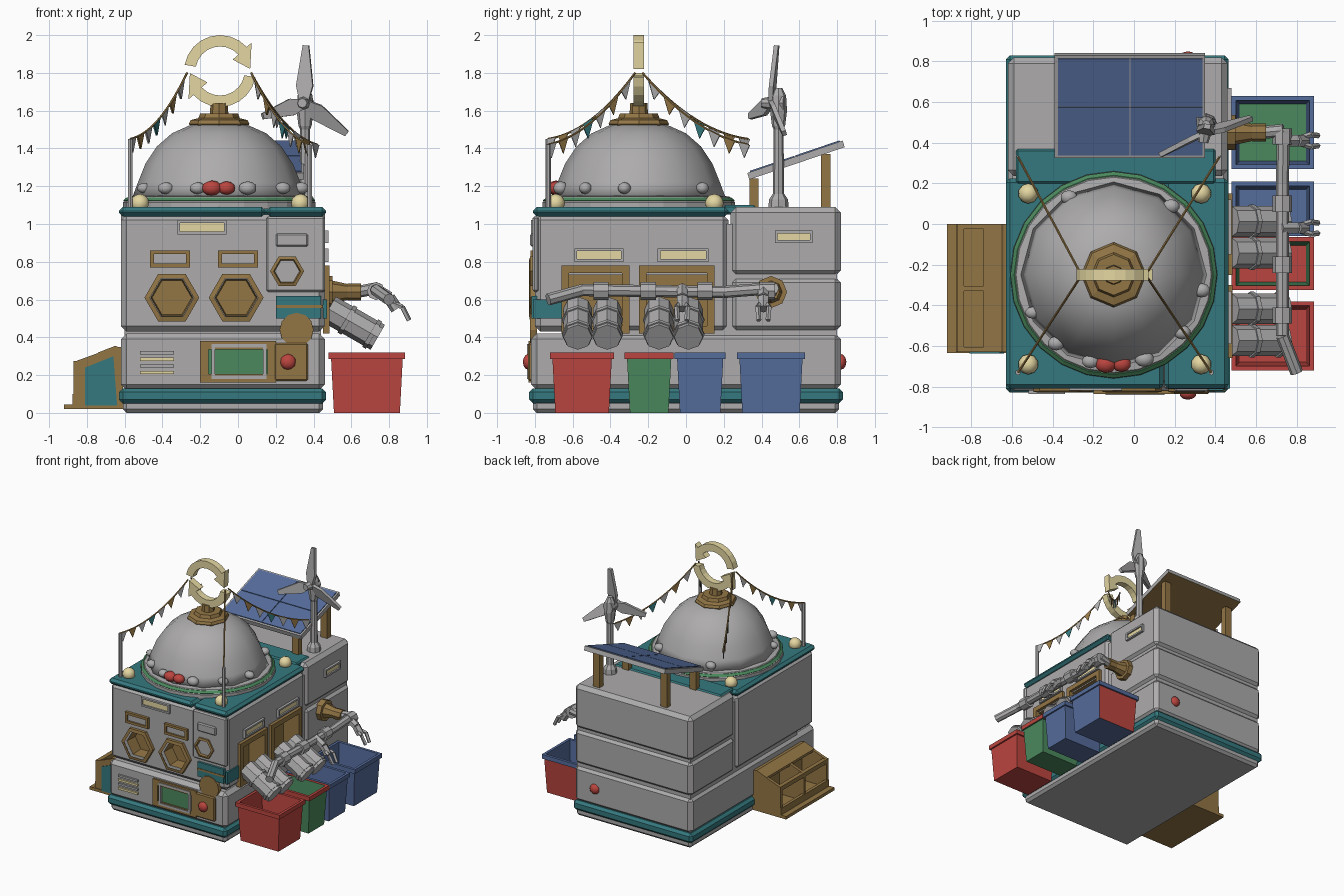
import bpy, bmesh, math
from mathutils import Vector, Matrix

if "Cube" in bpy.data.objects:
    bpy.data.objects.remove(bpy.data.objects["Cube"])

COL = dict(grey=(.42, .41, .41), teal=(.035, .19, .21), brown=(.29, .18, .06), yellow=(.78, .68, .36),
           blue=(.09, .15, .33), green=(.07, .25, .11), red=(.5, .06, .05))
MAT = {}
for k, c in COL.items():
    MAT[k] = bpy.data.materials.new(k)
    MAT[k].diffuse_color = (*c, 1)


def finish(name, bm, mats, rule=None, smooth=False, bevel=0, seg=1):
    bmesh.ops.recalc_face_normals(bm, faces=bm.faces)
    bm.normal_update()
    for f in bm.faces:
        f.smooth = smooth
        if rule:
            f.material_index = rule(f)
    me = bpy.data.meshes.new(name)
    bm.to_mesh(me)
    bm.free()
    ob = bpy.data.objects.new(name, me)
    bpy.context.collection.objects.link(ob)
    for m in mats.split():
        me.materials.append(MAT[m])
    if bevel:
        b = ob.modifiers.new("bevel", 'BEVEL')
        b.width, b.segments = bevel, seg
    return ob


def loft(name, rings, mats, **kw):
    bm = bmesh.new()
    vs = [[bm.verts.new(p) for p in r] for r in rings]
    n = len(vs[0])
    for a, b in zip(vs, vs[1:]):
        for i in range(n):
            bm.faces.new((a[i], a[(i + 1) % n], b[(i + 1) % n], b[i]))
    bm.faces.new(vs[0])
    bm.faces.new(vs[-1])
    return finish(name, bm, mats, **kw)


def rect(x0, x1, y0, y1, z):
    return [(x0, y0, z), (x1, y0, z), (x1, y1, z), (x0, y1, z)]


def box(name, x0, x1, y0, y1, z0, z1, mat, **kw):
    return loft(name, [rect(x0, x1, y0, y1, z0), rect(x0, x1, y0, y1, z1)], mat, **kw)


def lathe(name, cx, cy, prof, n, mat, **kw):
    return loft(name, [[(cx + r * math.cos(t * math.tau / n), cy + r * math.sin(t * math.tau / n), z)
                        for t in range(n)] for r, z in prof], mat, **kw)


def rods(name, pts, r, mat, n=8, r1=None, pairs=None):
    """Cylinders from point to point, all in one mesh."""
    bm = bmesh.new()
    for a, b in pairs or zip(pts, pts[1:]):
        a, b = Vector(a), Vector(b)
        m = Matrix.Translation((a + b) / 2) @ (b - a).to_track_quat('Z', 'Y').to_matrix().to_4x4()
        bmesh.ops.create_cone(bm, cap_ends=True, segments=n, radius1=r, radius2=r if r1 is None else r1,
                              depth=(b - a).length, matrix=m)
    return finish(name, bm, mat)


def ball(name, p, r, mat, sc=(1, 1, 1)):
    bm = bmesh.new()
    bmesh.ops.create_icosphere(bm, subdivisions=2, radius=r, matrix=Matrix.Translation(p) @ Matrix.Diagonal((*sc, 1)))
    return finish(name, bm, mat, smooth=True)


def panel(name, face, u0, u1, v0, v1, d0, d1, mat, **kw):
    """Box lying on the front or right wall, from depth d0 to d1 outwards."""
    if face == 'front':
        return box(name, u0, u1, -.8 - d1, -.8 - d0, v0, v1, mat, **kw)
    return box(name, .46 + d0, .46 + d1, u0, u1, v0, v1, mat, **kw)


def frame(name, face, u0, u1, v0, v1, w, d, mat):
    for i, q in enumerate([(u0, u1, v0, v0 + w), (u0, u1, v1 - w, v1), (u0, u0 + w, v0 + w, v1 - w), (u1 - w, u1, v0 + w, v1 - w)]):
        panel(f"{name}_{i}", face, *q, -.01, d, mat)


# body blocks
box("underside", -.61, .45, -.81, .81, 0, .07, 'grey', bevel=.02)
box("base_band", -.63, .465, -.83, .83, .05, .13, 'teal', bevel=.02)
box("lower_body", -.62, .46, -.82, .82, .12, .42, 'grey', bevel=.03)
upper = box("upper_front_body", -.62, .46, -.8, .225, .43, 1.05, 'grey', bevel=.03)
for i, (a, b) in enumerate([(.43, .72), (.725, 1.09)]):
    box(f"rear_body_{i}", -.62, .46, .235, .82, a, b, 'grey', bevel=.03)
box("body_core", -.6, .44, .18, .8, .38, 1.0, 'grey')
box("core_front", -.6, .44, -.6, .2, .38, .44, 'grey')
box("roof_main", -.63, .145, -.81, .225, 1.04, 1.09, 'teal', bevel=.02)
box("roof_side", .15, .465, -.81, .225, 1.04, 1.09, 'teal', bevel=.02)
box("roof_rear_strip", -.58, .4, .2, .37, 1.05, 1.1, 'teal', bevel=.01)
panel("corner_seam", 'front', .15, .46, .64, 1.04, -.02, .012, 'grey', bevel=.01)
panel("corner_band_front", 'front', .2, .44, .5, .62, -.01, .018, 'teal')
panel("corner_band_side", 'right', -.81, -.64, .5, .6, -.01, .012, 'teal')
panel("corner_stripe", 'front', .2, .45, .555, .57, .015, .022, 'brown')


# recesses cut into the upper body
def cut(ob):
    ob.hide_render = True
    ob.hide_set(True)
    ob.display_type = 'WIRE'
    m = upper.modifiers.new("recess", 'BOOLEAN')
    m.object, m.operation, m.solver = ob, 'DIFFERENCE', 'EXACT'
    m.material_mode = 'TRANSFER'


def hexring(cx, cz, r, y):
    return [(cx + r * math.cos(i * math.pi / 3), y, cz + r * math.sin(i * math.pi / 3)) for i in range(6)]


for i, (x, z, r) in enumerate([(-.35, .61, .145), (-.01, .61, .145), (.26, .75, .09)]):
    if i < 2:
        cut(loft(f"porthole_cutter_{i}", [hexring(x, z, r * .8, -.86), hexring(x, z, r * .72, -.7)], 'brown'))
    loft(f"porthole_rim_{i}", [hexring(x, z, r, -.79), hexring(x, z, r, -.825), hexring(x, z, r * .8, -.83),
                               hexring(x, z, r * .72, -.81)][:3 if i < 2 else 4], 'brown grey',
         rule=lambda f, k=i: 1 if k == 2 and len(f.verts) == 6 and f.calc_center_median().y < -.8 else 0)
    if i < 2:  # open the rim's middle
        bm = bmesh.new()
        me = bpy.data.objects[f"porthole_rim_{i}"].data
        bm.from_mesh(me)
        bmesh.ops.delete(bm, geom=[f for f in bm.faces if len(f.verts) == 6], context='FACES_ONLY')
        bm.to_mesh(me)
        bm.free()
for i, (a, b) in enumerate([(-.66, -.3), (-.25, .15)]):
    cut(box(f"window_cutter_{i}", .34, .6, a + .04, b - .04, .46, .73, 'brown'))
    frame(f"side_window_frame_{i}", 'right', a, b, .42, .78, .04, .025, 'brown')

# signs and plates
for n, face, u0, u1, v0, v1 in [("front", 'front', -.32, -.06, .945, 1.02), ("side_a", 'right', -.59, -.33, .8, .87),
                                ("side_b", 'right', -.15, .12, .8, .87), ("side_c", 'right', .47, .67, .9, .965)]:
    frame(f"lamp_frame_{n}", face, u0, u1, v0, v1, .014, .02, 'grey')
    panel(f"lamp_{n}", face, u0 + .012, u1 - .012, v0 + .012, v1 - .012, -.01, .008, 'yellow')
for i, x in enumerate((-.36, 0)):
    frame(f"label_frame_{i}", 'front', x - .105, x + .105, .77, .86, .02, .022, 'brown')
    panel(f"label_plate_{i}", 'front', x - .09, x + .09, .785, .845, -.01, .01, 'grey')
panel("corner_plate", 'front', .2, .37, .88, .95, 0, .025, 'grey', bevel=.008)

# lower front: vents, screen, control box
for i in range(4):
    panel(f"vent_slat_{i}", 'front', -.52, -.34, .205 + i * .035, .222 + i * .035, .01, .035, 'yellow' if i % 2 == 0 else 'grey')
frame("screen_frame", 'front', -.2, .2, .16, .38, .045, .035, 'brown')
panel("screen", 'front', -.16, .16, .19, .35, 0, .026, 'green')
frame("screen_trim", 'front', -.14, .15, .18, .365, .018, .042, 'grey')
panel("control_box", 'front', .19, .37, .17, .37, 0, .036, 'brown', bevel=.008)
rods("half_disc_hatch", [(.31, -.79, .44), (.31, -.825, .44)], .09, 'brown', 12)
for n, y, d in (("front", -.835, -1), ("back", .82, 1)):
    ball(f"knob_{n}", (.265, y, .27), .042, 'red', (1, .7, 1))

# dome, cap and emblem stem
CX, CY = -.1, -.25
lathe("dome_base", CX, CY, [(.51, 1.08), (.51, 1.115), (.48, 1.145), (.44, 1.15)], 24, 'grey')
lathe("dome_ring", CX, CY, [(.5, 1.115), (.508, 1.125), (.49, 1.14), (.46, 1.14)], 24, 'green')
lathe("dome", CX, CY, [(.46, 1.14), (.43, 1.22), (.39, 1.32), (.33, 1.41), (.25, 1.48), (.15, 1.525)], 12, 'grey', smooth=True)
lathe("dome_cap", CX, CY, [(.14, 1.5), (.16, 1.53), (.15, 1.55), (.11, 1.56), (.1, 1.585)], 8, 'brown')
lathe("emblem_stem", CX, CY, [(.05, 1.57), (.045, 1.64)], 8, 'brown')
for i, (a, r, m) in enumerate([(-95, .045, 'red'), (-85, .04, 'red'), (-105, .035, 'grey'), (-70, .04, 'grey'), (-130, .035, 'grey'),
                               (-40, .035, 'grey'), (-10, .035, 'grey'), (-155, .03, 'grey'), (50, .035, 'grey'), (120, .035, 'grey')]):
    t = math.radians(a)
    ball(f"rim_rubble_{i}", (CX + .44 * math.cos(t), CY + .44 * math.sin(t), 1.19), r, m, (1.2, 1, .9))

# circling arrows
for k in range(2):
    def pt(a, r):
        a = math.radians(a + 180 * k)
        return (CX + .005 + r * math.cos(a), 1.81 + r * math.sin(a))
    arc = [170 - 16 * i for i in range(9)]
    bm = bmesh.new()
    secs = [(pt(a, .19), pt(a, .13)) for a in arc]
    head = (pt(42, .225), pt(4, .16), pt(42, .09))
    for poly in [[p[0], q[0], q[1], p[1]] for p, q in zip(secs, secs[1:])] + [head]:
        bm.faces.new([bm.verts.new((x, CY - .028, z)) for x, z in poly])
    bmesh.ops.remove_doubles(bm, verts=bm.verts, dist=.001)
    g = bmesh.ops.extrude_face_region(bm, geom=bm.faces[:])
    bmesh.ops.translate(bm, verts=[v for v in g['geom'] if isinstance(v, bmesh.types.BMVert)], vec=(0, .056, 0))
    finish(f"circling_arrow_{k}", bm, 'yellow')

# posts, bunting and roof lamps
for i, (sx, sy) in enumerate([(-1, -1), (1, -1), (-1, 1), (1, 1)]):
    P = Vector((-.57 if sx < 0 else (.38 if sy < 0 else .42), -.73 if sy < 0 else .33, 1.45 if sx < 0 else 1.42))
    Q = Vector((CX + sx * .17, CY + sy * .02, 1.8))
    if sy < 0:
        rods(f"post_{i}", [(P.x, P.y, 1.08), P], .014, 'grey', 6)
    line = [P.lerp(Q, t / 14) - Vector((0, 0, .28 * (t / 14) * (1 - t / 14))) for t in range(15)]
    rods(f"bunting_line_{i}", line, .006, 'brown', 5)
    bm = bmesh.new()
    for a, b in zip(line[::2], line[1::2]):
        m = (a + b) / 2
        a, b = m + (a - m) * 1.5, m + (b - m) * 1.5
        bm.faces.new([bm.verts.new(p) for p in (a, b, m - Vector((0, 0, .075)))])
    ob = finish(f"bunting_flags_{i}", bm, 'grey teal brown')
    for j, f in enumerate(ob.data.polygons):
        f.material_index = (0, 2, 0, 1)[j % 4]
    ob.modifiers.new("thickness", 'SOLIDIFY').thickness = .006
    ball(f"roof_lamp_{i}", (-.52 if sx < 0 else .33, -.69 if sy < 0 else .15, 1.11), .05, 'yellow')

# solar panel on legs
for i, (x, y, z) in enumerate([(-.33, .36, 1.24), (.29, .36, 1.24), (-.33, .74, 1.37), (.29, .74, 1.37)]):
    box(f"panel_leg_{i}", x - .03, x + .03, y - .025, y + .025, 1.07, z, 'brown')
def slope(name, x0, x1, t0, t1, h0, h1, mats, **kw):
    z = lambda t, h: 1.235 + t * .34 + h
    loft(name, [[(x, .335 + t - h * .3, z(t, h)) for x, t in ((x0, t0), (x1, t0), (x1, t1), (x0, t1))] for h in (h0, h1)], mats, **kw)
slope("solar_frame", -.39, .35, 0, .505, 0, .035, 'grey brown', rule=lambda f: 1 if f.normal.z < -.5 else 0)
for i in range(2):
    for j in range(2):
        slope(f"solar_cell_{i}{j}", -.375 + i * .358, -.022 + i * .358, .015 + j * .24, .25 + j * .24, .03, .041, 'blue')

# wind turbine
lathe("turbine_tower", .355, .49, [(.055, 1.08), (.05, 1.13), (.03, 1.16), (.026, 1.5), (.035, 1.52), (.045, 1.6), (.04, 1.68), (.02, 1.72)], 8, 'grey')
hub = Vector((.35, .45, 1.64))
rods("turbine_hub", [(.355, .52, 1.64), (.34, .4, 1.64)], .05, 'grey', 8, .025)
for i, e in enumerate([(.36, .48, 1.945), (.575, .52, 1.48), (.13, .34, 1.57)]):
    e = Vector(e)
    d = (e - hub).normalized()
    w = d.cross(Vector((.2, 1, .1))).normalized()
    n = d.cross(w) * .012
    ring = lambda p, s: [p + w * s + n, p - w * s + n, p - w * s - n, p + w * s - n]
    loft(f"turbine_blade_{i}", [ring(hub, .022), ring(hub.lerp(e, .3), .045), ring(e, .016)], 'grey')

# bins
def make_bin(name, y0, y1, mats, rule=None):
    R = lambda i, z: rect(.48 + i, .885 - i, y0 + i, y1 - i, z)
    loft(name, [R(.028, 0), R(.013, .285), R(0, .285), R(0, .32), R(.022, .32), R(.04, .03)], mats, rule=rule)
make_bin("red_bin", -.72, -.38, 'red')
make_bin("green_bin", -.325, -.065, 'green red', lambda f: 1 if f.calc_center_median().z > .3 or f.normal.z > .5 else 0)
make_bin("blue_bin", -.06, .21, 'blue')
make_bin("mixed_bin", .27, .63, 'blue red green', lambda f: 1 if f.normal.y > .7 and f.calc_center_median().y > .5 and f.calc_center_median().z < .28
         else (2 if f.normal.z > .5 and f.calc_center_median().z < .2 else 0))

# chutes from the side windows
for i, c in enumerate((-.495, -.065)):
    for j in (-1, 1):
        y = c + j * .078
        rods(f"chute_{i}_{j}", [(.48, y, .55), (.74, y, .4)], .076, 'grey', 8)
        rods(f"chute_rings_{i}_{j}", None, .084, 'grey', 8, pairs=[((.57, y, .498), (.59, y, .486)), ((.7, y, .423), (.72, y, .411))])

# arm: socket, rail and grippers
rods("arm_flange", [(.45, .45, .64), (.5, .45, .64)], .085, 'brown', 8)
rods("arm_socket", [(.5, .45, .64), (.59, .45, .64)], .06, 'brown', 8, .04)
rods("arm_collar", [(.58, .45, .64), (.65, .45, .64)], .045, 'brown', 8)
rods("arm_rail", [(.63, .45, .64), (.735, .46, .66), (.73, .2, .64), (.73, -.55, .65), (.8, -.73, .6)], .032, 'grey', 8)
rods("arm_joints", None, .048, 'grey', 8, pairs=[((.73, y - .04, .645), (.73, y + .04, .645)) for y in (.43, .1, -.2, -.45)])
for i, y in enumerate((.41, -.02)):
    rods(f"gripper_{i}", [(.72, y, .66), (.8, y, .61), (.84, y, .55)], .032, 'grey', 6)
    for j in (-1, 1):
        rods(f"gripper_finger_{i}_{j}", [(.82, y + j * .015, .58), (.87, y + j * .03, .56), (.905, y + j * .025, .49)], .014, 'grey', 5)

# collection shelf on the left
sec = [(-.61, .02), (-.87, .02), (-.87, .27), (-.65, .35), (-.61, .35)]
for i, y in enumerate((-.63, -.33, -.025)):
    loft(f"shelf_divider_{i}", [[(x, y + d, z) for x, z in sec] for d in (0, .025)], 'brown')
loft("shelf_side_inset", [[(-.635 - .0 * d, y, z) for y, z in ((0, 0),)] * 0 or [(x, d, z) for x, z in ((-.64, .04), (-.81, .04), (-.81, .24), (-.66, .3))]
                          for d in (-.637, -.629)], 'teal')
box("shelf_base", -.92, -.61, -.635, 0, .02, .045, 'brown')
box("shelf_back", -.645, -.61, -.63, 0, .03, .35, 'brown')
box("shelf_lip", -.875, -.85, -.63, 0, .04, .1, 'brown')
box("shelf_top_bar", -.87, -.835, -.63, 0, .24, .275, 'brown')
loft("shelf_roof", [[(x, y, z) for x, z in ((-.61, .34), (-.74, .3), (-.74, .32), (-.65, .355))] for y in (-.63, 0)], 'brown')

for m in bpy.data.materials:
    if m.users and not m.is_grease_pencil:
        m.use_nodes = True
        m.node_tree.nodes["Principled BSDF"].inputs["Base Color"].default_value = m.diffuse_color
